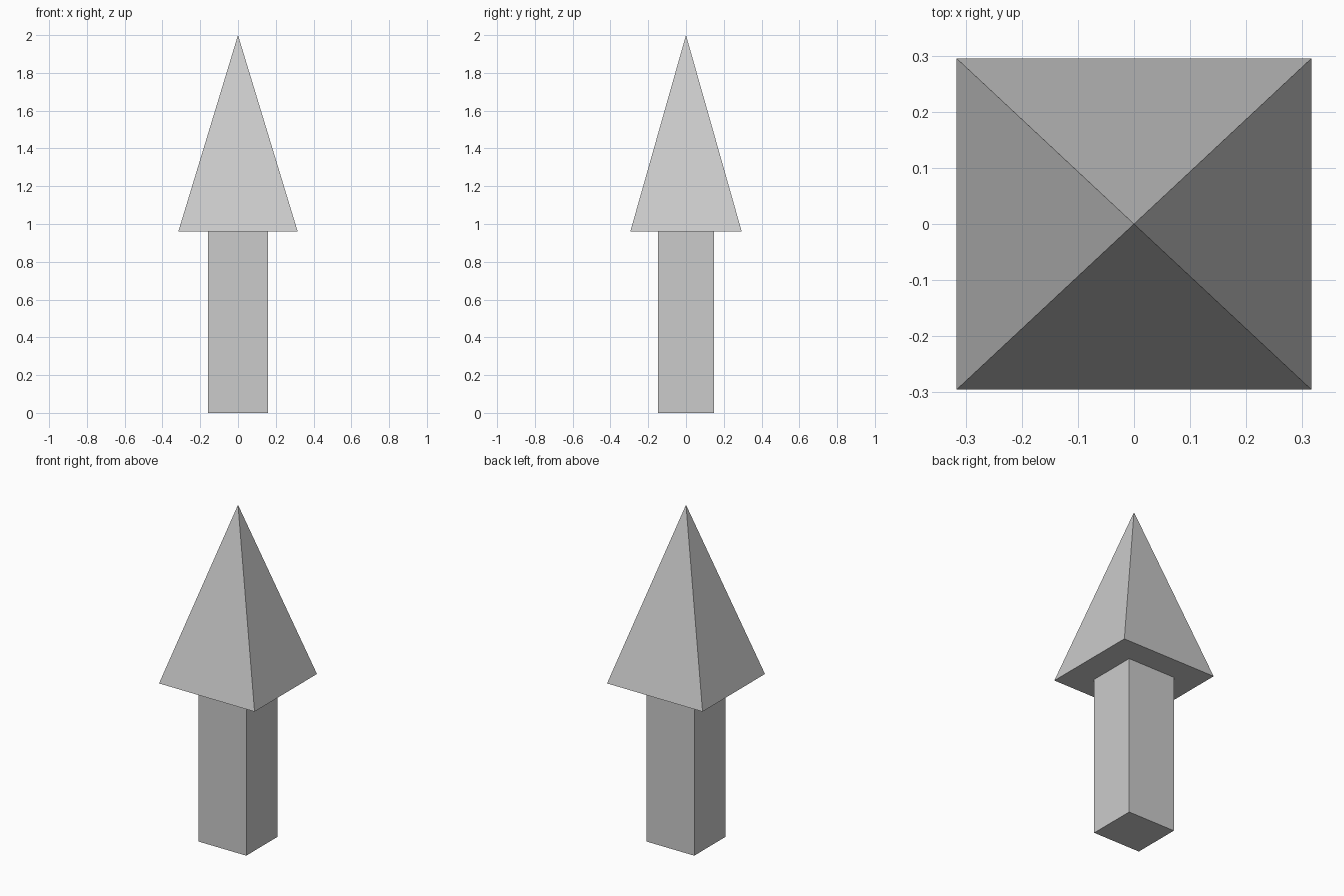
import bpy
import bmesh
from mathutils import Matrix

if "Cube" in bpy.data.objects:
    bpy.data.objects.remove(bpy.data.objects["Cube"])

HALF_X, HALF_Y = 0.316, 0.295   # half size of the tip's base
Z_BASE, Z_TOP = 0.96, 2.0


def add_object(name, bm):
    mesh = bpy.data.meshes.new(name)
    bm.to_mesh(mesh)
    bm.free()
    obj = bpy.data.objects.new(name, mesh)
    bpy.context.collection.objects.link(obj)
    return obj


# Square post, half as wide as the tip
bm = bmesh.new()
bmesh.ops.create_cube(bm, size=1.0)
bmesh.ops.scale(bm, vec=(HALF_X, HALF_Y, Z_BASE), verts=bm.verts)
bmesh.ops.translate(bm, vec=(0, 0, Z_BASE / 2), verts=bm.verts)
add_object("post", bm)

# Four-sided pyramid tip: pull the top face of a box together into the apex
bm = bmesh.new()
bmesh.ops.create_cube(bm, size=2.0)
top = [v for v in bm.verts if v.co.z > 0]
bmesh.ops.pointmerge(bm, verts=top, merge_co=(0, 0, 1))
height = Z_TOP - Z_BASE
bmesh.ops.transform(
    bm,
    matrix=Matrix.Translation((0, 0, Z_BASE + height / 2))
    @ Matrix.Diagonal((HALF_X, HALF_Y, height / 2, 1)),
    verts=bm.verts,
)
bmesh.ops.recalc_face_normals(bm, faces=bm.faces)
add_object("pyramid_tip", bm)
